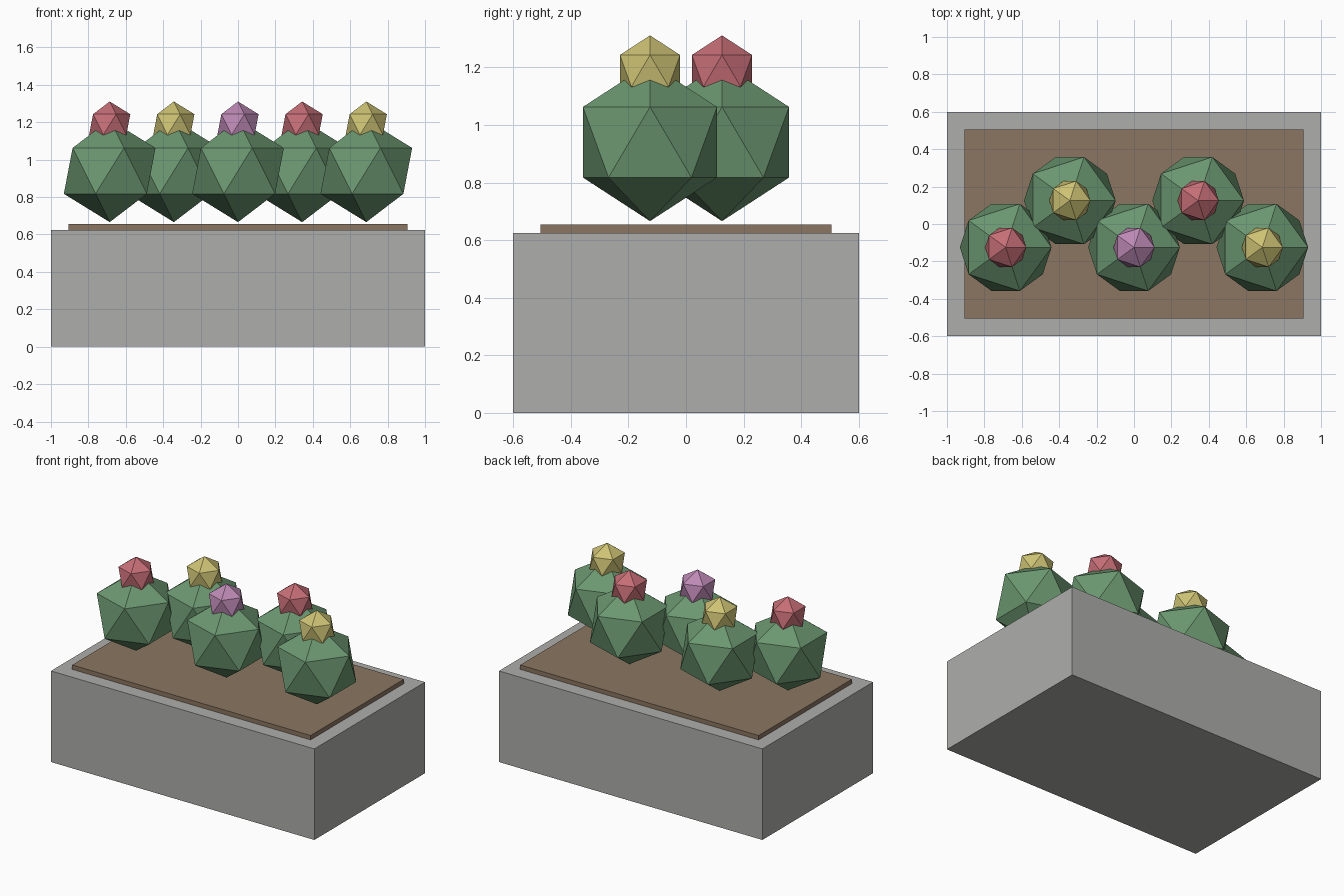
import bpy

if "Cube" in bpy.data.objects:
    bpy.data.objects.remove(bpy.data.objects["Cube"])


def material(name, rgb):
    """Flat colour from 0-255 display values, converted to linear."""
    def lin(c):
        c /= 255
        return c / 12.92 if c <= 0.04045 else ((c + 0.055) / 1.055) ** 2.4
    m = bpy.data.materials.new(name)
    m.diffuse_color = (*[lin(c) for c in rgb], 1)
    m.use_nodes = True
    m.node_tree.nodes["Principled BSDF"].inputs["Base Color"].default_value = m.diffuse_color
    return m


stone = material("stone grey", (174, 174, 172))
earth = material("soil brown", (139, 118, 98))
green = material("leaf green", (107, 151, 112))
red = material("flower red", (198, 110, 118))
yellow = material("flower yellow", (205, 194, 116))
purple = material("flower purple", (189, 137, 181))


def box(name, size, z0, mat):
    bpy.ops.mesh.primitive_cube_add(size=1, location=(0, 0, z0 + size[2] / 2))
    ob = bpy.context.object
    ob.name = name
    ob.scale = size
    bpy.ops.object.transform_apply(location=False, rotation=False, scale=True)
    ob.data.materials.append(mat)


def ball(name, radius, loc, mat):
    bpy.ops.mesh.primitive_ico_sphere_add(subdivisions=1, radius=radius, location=loc)
    ob = bpy.context.object
    ob.name = name
    ob.data.materials.append(mat)


# Planter block with a raised bed of soil
box("planter", (2.0, 1.2, 0.625), 0, stone)
box("soil", (1.81, 1.01, 0.055), 0.6, earth)

# Staggered row of bushes, each topped by a flower
for i, petal in enumerate((red, yellow, purple, red, yellow)):
    x = (i - 2) * 0.343
    y = 0.125 if i % 2 else -0.125
    ball(f"bush_{i + 1}", 0.274, (x, y, 0.94), green)
    ball(f"flower_{i + 1}", 0.123, (x, y, 1.188), petal)
